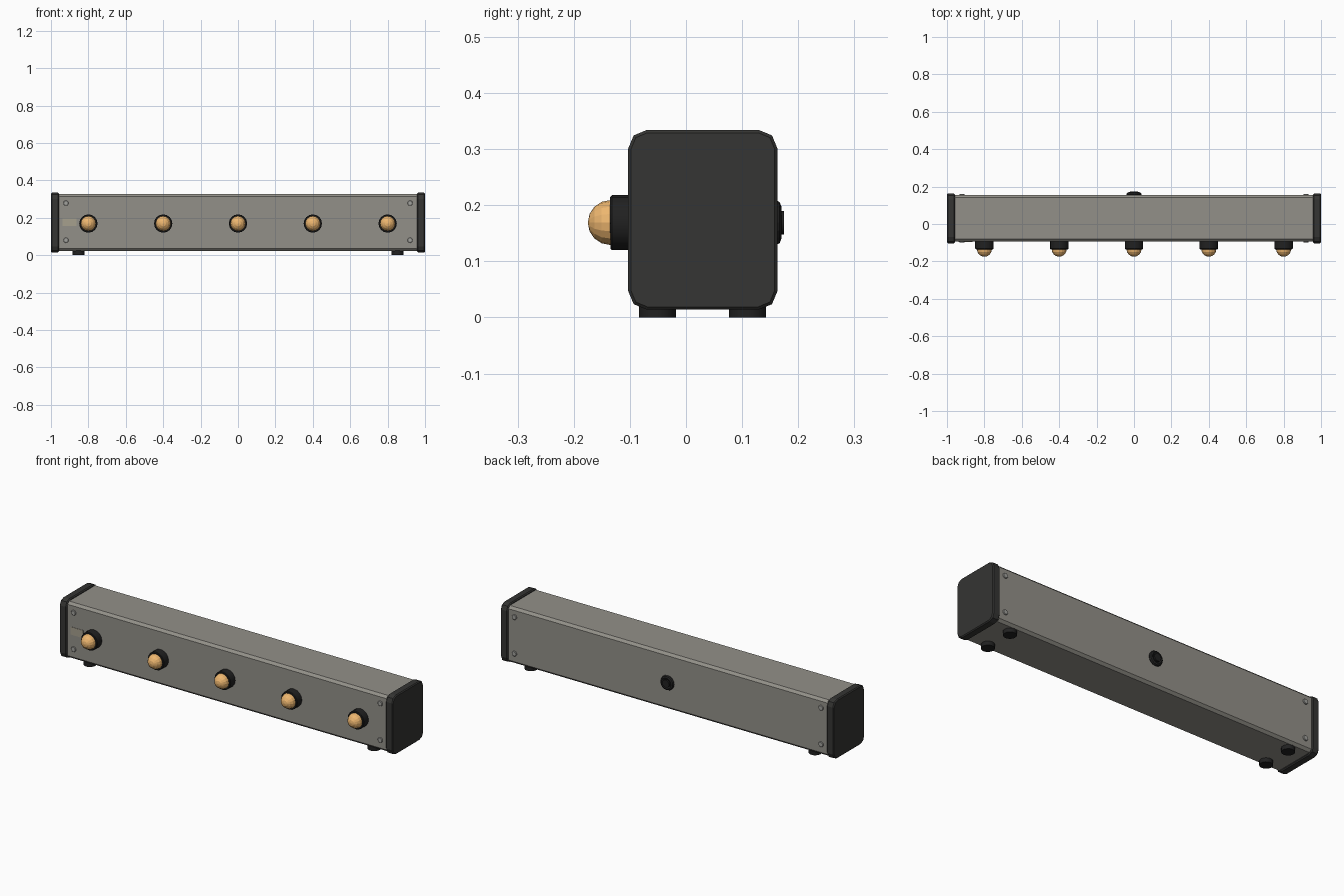
import bpy
from math import pi

if "Cube" in bpy.data.objects:
    bpy.data.objects.remove(bpy.data.objects["Cube"])


def material(name, rgb):
    m = bpy.data.materials.new(name)
    m.diffuse_color = (*rgb, 1)
    m.use_nodes = True
    m.node_tree.nodes["Principled BSDF"].inputs["Base Color"].default_value = m.diffuse_color
    return m


METAL = material("warm_grey_metal", (0.29, 0.28, 0.25))
DARK = material("dark_plastic", (0.035, 0.035, 0.033))
RUBBER = material("black_rubber", (0.015, 0.015, 0.015))
AMBER = material("amber_glass", (0.85, 0.47, 0.16))
STEEL = material("screw_steel", (0.36, 0.36, 0.34))
LABEL = material("label_plate", (0.38, 0.35, 0.27))
CY, CZ = 0.03, 0.174  # centre of the housing section


def finish(name, mat, bevel=0, segments=1):
    o = bpy.context.object
    o.name = name
    o.data.materials.append(mat)
    if bevel:
        b = o.modifiers.new("bevel", 'BEVEL')
        b.width, b.segments = bevel, segments
        b.limit_method, b.angle_limit = 'ANGLE', 0.7
    return o


def box(name, loc, size, mat, bevel=0, segments=1):
    bpy.ops.mesh.primitive_cube_add(size=1, location=loc)
    bpy.context.object.scale = size
    bpy.ops.object.transform_apply(location=False, rotation=False)
    return finish(name, mat, bevel, segments)


def cylinder(name, loc, r, depth, mat, axis='Y', sides=16, bevel=0):
    rot = (pi / 2, 0, 0) if axis == 'Y' else (0, 0, 0)
    bpy.ops.mesh.primitive_cylinder_add(vertices=sides, radius=r, depth=depth,
                                        location=loc, rotation=rot)
    o = finish(name, mat, bevel)
    bpy.ops.object.shade_smooth_by_angle(angle=0.6)
    return o


# Long housing
box("housing", (0, 0.031, CZ), (1.94, 0.248, 0.304), METAL, 0.013)

# End caps: bevel long-axis corners strongly, then the rims lightly
for s, side in ((-1, "left"), (1, "right")):
    cap = box(f"{side}_end_cap", (s * 0.979, CY, CZ), (0.042, 0.266, 0.32), DARK)
    w = cap.data.attributes.new("bevel_weight_edge", 'FLOAT', 'EDGE')
    for e in cap.data.edges:
        a, b = (cap.data.vertices[i].co for i in e.vertices)
        w.data[e.index].value = 1.0 if abs(a.x - b.x) > 0.01 else 0.0
    corner = cap.modifiers.new("corners", 'BEVEL')
    corner.limit_method, corner.width, corner.segments = 'WEIGHT', 0.033, 2
    rim = cap.modifiers.new("rims", 'BEVEL')
    rim.limit_method, rim.angle_limit, rim.width = 'ANGLE', 1.0, 0.005

# Row of lamps on the front
for i in range(5):
    x = -0.8 + 0.4 * i
    cylinder(f"lamp_socket_{i + 1}", (x, -0.11, 0.169), 0.049, 0.05, RUBBER, bevel=0.003)
    bpy.ops.mesh.primitive_uv_sphere_add(segments=16, ring_count=8, radius=0.04,
                                         location=(x, -0.135, 0.169), rotation=(pi / 2, 0, 0))
    finish(f"lamp_bulb_{i + 1}", AMBER)

# Feet and corner screws
for x in (-1, 1):
    for y in (-0.051, 0.11):
        cylinder("foot", (x * 0.853, y, 0.0135), 0.033, 0.027, RUBBER, 'Z')
    for y in (-0.094, 0.156):
        for z in (0.08, 0.278):
            cylinder("screw", (x * 0.92, y, z), 0.014, 0.01, STEEL, sides=12, bevel=0.002)

# Small blank plate on the front
box("label_plate", (-0.9, -0.093, 0.176), (0.075, 0.004, 0.042), LABEL)

# Cable grommet on the back
bpy.ops.mesh.primitive_torus_add(major_radius=0.029, minor_radius=0.011, major_segments=16,
                                 minor_segments=8, location=(0, 0.159, 0.169), rotation=(pi / 2, 0, 0))
finish("cable_grommet", RUBBER)
cylinder("cable_plug", (0, 0.16, 0.169), 0.021, 0.03, RUBBER, sides=12)
